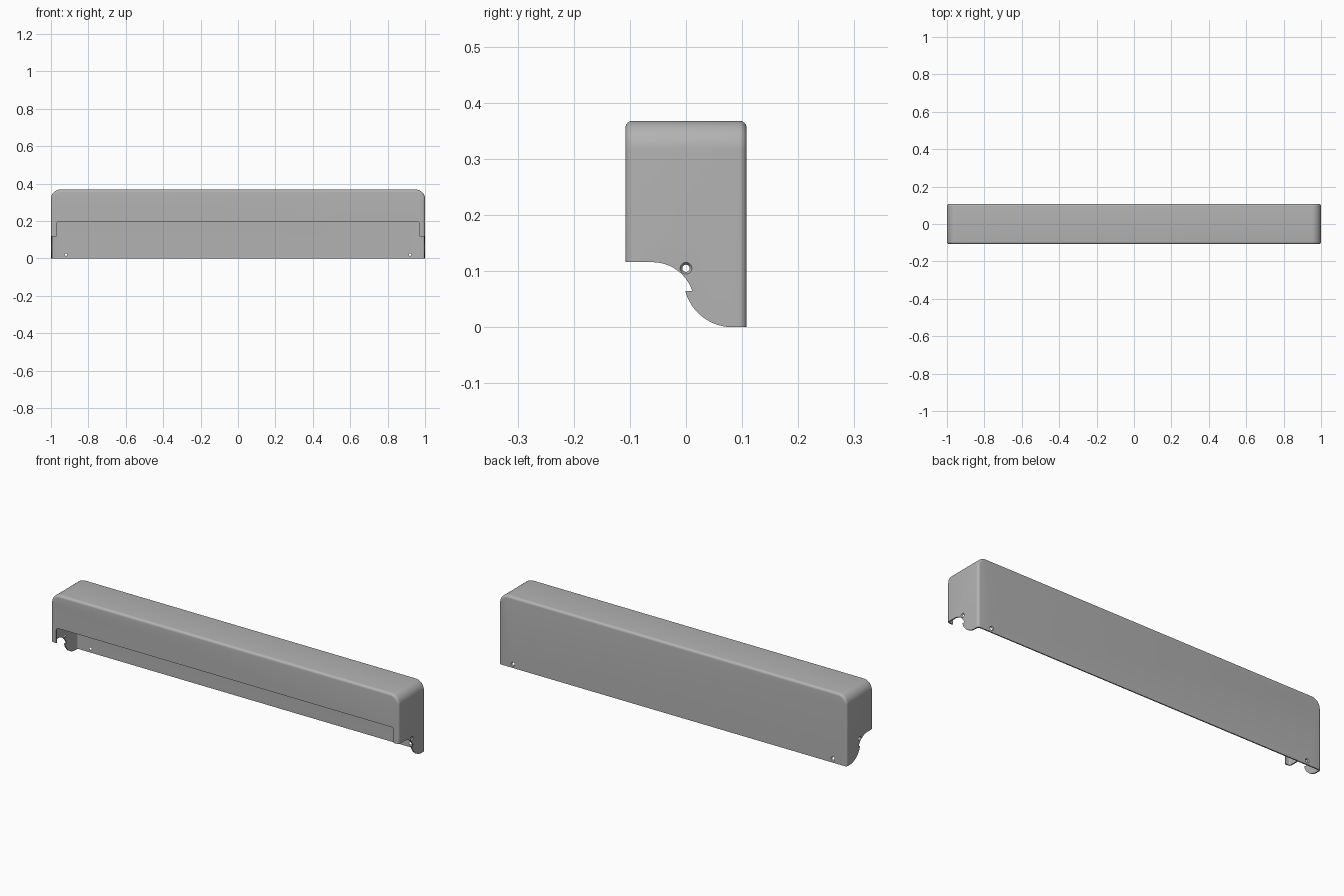
import bpy, bmesh
from math import pi, sin, cos, radians
from mathutils import Matrix, Vector

if "Cube" in bpy.data.objects:
    bpy.data.objects.remove(bpy.data.objects["Cube"])

HALF_X, HALF_Y, HEIGHT, WALL = 1.0, 0.108, 0.368, 0.006

grey = bpy.data.materials.new("cover grey")
grey.use_nodes = True
grey.diffuse_color = (0.45, 0.45, 0.45, 1)
grey.node_tree.nodes["Principled BSDF"].inputs["Base Color"].default_value = grey.diffuse_color


def arc(cx, cy, r, start, end, steps=12):
    """Points on a circular arc, angles in degrees."""
    return [(cx + r * cos(radians(start + (end - start) * i / steps)),
             cy + r * sin(radians(start + (end - start) * i / steps)))
            for i in range(steps + 1)]


def prism(points, place, depth):
    """Extrude a 2D outline, mapped into space by place, along depth."""
    bm = bmesh.new()
    face = bm.faces.new([bm.verts.new(place(u, v)) for u, v in points])
    moved = bmesh.ops.extrude_face_region(bm, geom=[face])["geom"]
    bmesh.ops.translate(bm, vec=depth,
                        verts=[g for g in moved if isinstance(g, bmesh.types.BMVert)])
    bmesh.ops.recalc_face_normals(bm, faces=bm.faces)
    return bm


def make_object(name, bm):
    mesh = bpy.data.meshes.new(name)
    bm.to_mesh(mesh)
    bm.free()
    mesh.materials.append(grey)
    obj = bpy.data.objects.new(name, mesh)
    bpy.context.collection.objects.link(obj)
    return obj


def apply(obj, mod):
    bpy.ops.object.select_all(action="DESELECT")
    bpy.context.view_layer.objects.active = obj
    obj.select_set(True)
    bpy.ops.object.modifier_apply(modifier=mod.name)


def cut(obj, bm):
    cutter = make_object("cutter", bm)
    cutter.hide_render = True
    mod = obj.modifiers.new("cut", "BOOLEAN")
    mod.operation, mod.solver, mod.object = "DIFFERENCE", "EXACT", cutter
    apply(obj, mod)
    bpy.data.objects.remove(cutter)


def countersink(location, outward):
    """Tapered hole cutter centred in the wall, wide end outward."""
    bm = bmesh.new()
    bmesh.ops.create_cone(bm, cap_ends=True, segments=24, radius1=0.0045,
                          radius2=0.0125, depth=WALL * 2)
    turn = Vector(outward).to_track_quat("Z", "Y").to_matrix().to_4x4()
    bm.transform(Matrix.Translation(location) @ turn)
    return bm


# Shell: block with large top end radii and small front and back edge radii
R = 0.05
outline = ([(-HALF_X, 0), (HALF_X, 0)]
           + arc(HALF_X - R, HEIGHT - R, R, 0, 90)
           + arc(-HALF_X + R, HEIGHT - R, R, 90, 180))
bm = prism(outline, lambda x, z: (x, -HALF_Y, z), (0, HALF_Y * 2, 0))
rims = [e for e in bm.edges
        if abs(e.verts[0].co.y - e.verts[1].co.y) < 1e-5
        and max(v.co.z for v in e.verts) > 0.01]
bmesh.ops.bevel(bm, geom=rims, offset=0.013, offset_type="OFFSET",
                segments=6, profile=0.5, affect="EDGES")

# Open underside, then wall thickness inward
bottom = [f for f in bm.faces if all(v.co.z < 1e-4 for v in f.verts)]
bmesh.ops.delete(bm, geom=bottom, context="FACES")
cover = make_object("cover_shell", bm)
solid = cover.modifiers.new("wall", "SOLIDIFY")
solid.thickness, solid.offset, solid.use_even_offset = WALL, -1, True
apply(cover, solid)

# S-curved lower edge of the end walls
curve = arc(-0.06, 0.041, 0.075, 90, 18) + arc(0.083, 0.0875, 0.0875, 195, 270)
side = [(-0.2, -0.1), (-0.2, 0.116)] + curve + [(0.083, -0.1)]
cut(cover, prism(side, lambda y, z: (-1.2, y, z), (2.4, 0, 0)))

# Long front opening with rounded upper corners
W, TOP, r = 0.97, 0.195, 0.012
opening = ([(-W, -0.1), (W, -0.1)] + arc(W - r, TOP - r, r, 0, 90, 6)
           + arc(-W + r, TOP - r, r, 90, 180, 6))
cut(cover, prism(opening, lambda x, z: (x, -0.2, z), (0, 0.12, 0)))

# Screw holes in the end walls and the back
for s in (-1, 1):
    cut(cover, countersink((s * (HALF_X - WALL / 2), 0, 0.105), (s, 0, 0)))
    cut(cover, countersink((s * 0.92, HALF_Y - WALL / 2, 0.02), (0, 1, 0)))

bpy.ops.object.shade_smooth_by_angle(angle=radians(30))
